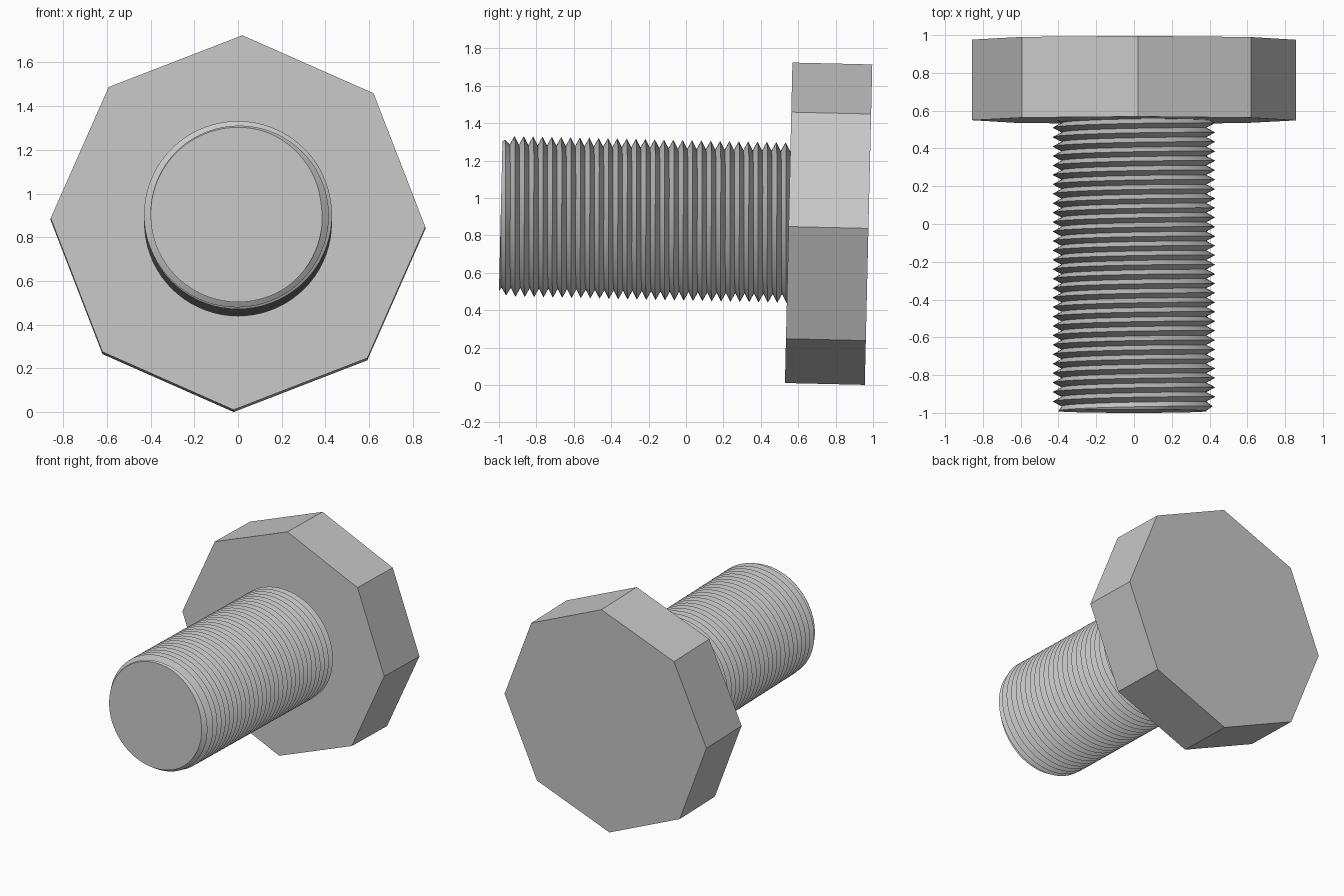
import bpy
import bmesh
from math import sin, cos, pi

if "Cube" in bpy.data.objects:
    bpy.data.objects.remove(bpy.data.objects["Cube"], do_unlink=True)

TILT = -0.0234
ORIGIN = (0, 0.549, 0.867)
HEAD_RADIUS, HEAD_DEPTH = 0.857, 0.427
LENGTH, PITCH = 1.54, 0.05
ROOT, CREST, TIP = 0.383, 0.43, 0.4
EMBED = 0.02
SEGMENTS = 72

steel = bpy.data.materials.new("grey steel")
steel.use_nodes = True
colour = (0.58, 0.58, 0.58, 1)
steel.diffuse_color = colour
bsdf = next(n for n in steel.node_tree.nodes if n.type == "BSDF_PRINCIPLED")
bsdf.inputs["Base Color"].default_value = colour


def add_object(name, bm):
    bmesh.ops.recalc_face_normals(bm, faces=bm.faces[:])
    mesh = bpy.data.meshes.new(name)
    bm.to_mesh(mesh)
    bm.free()
    mesh.materials.append(steel)
    obj = bpy.data.objects.new(name, mesh)
    bpy.context.collection.objects.link(obj)
    obj.location = ORIGIN
    obj.rotation_euler.x = TILT
    return obj


# Octagonal head, its front face on the local origin
bm = bmesh.new()
ring = []
for i in range(8):
    t = i * pi / 4 - TILT
    t = i * pi / 4 + TILT
    ring.append(bm.verts.new((HEAD_RADIUS * cos(t), 0, HEAD_RADIUS * sin(t))))
front = bm.faces.new(ring)
extruded = bmesh.ops.extrude_face_region(bm, geom=[front], use_keep_orig=True)
moved = [v for v in extruded["geom"] if isinstance(v, bmesh.types.BMVert)]
bmesh.ops.translate(bm, verts=moved, vec=(0, HEAD_DEPTH, 0))
add_object("bolt_head", bm)


# Threaded shank: rows of vertices follow the helical crests and roots
def thread_radius(along, turn):
    phase = (along / PITCH - turn - 0.28) % 1
    radius = ROOT + (CREST - ROOT) * abs(2 * phase - 1)
    return min(radius, TIP + 0.6 * (LENGTH - along))


bm = bmesh.new()
rows = []
for row in range(-4, int(2 * LENGTH / PITCH) + 4):
    verts = []
    for s in range(SEGMENTS + 1):
        turn = s / SEGMENTS
        along = PITCH * (row / 2 + turn + 0.28)
        along = min(max(along, -EMBED), LENGTH)
        r = thread_radius(along, turn)
        t = turn * 2 * pi
        verts.append(bm.verts.new((r * cos(t), -along, r * sin(t))))
    rows.append(verts)
for lower, upper in zip(rows, rows[1:]):
    for s in range(SEGMENTS):
        bm.faces.new((lower[s], lower[s + 1], upper[s + 1], upper[s]))
bmesh.ops.remove_doubles(bm, verts=bm.verts[:], dist=0.0002)

# Flat caps on both ends
bmesh.ops.holes_fill(bm, edges=[e for e in bm.edges if e.is_boundary], sides=0)
shank = add_object("threaded_shank", bm)

bpy.ops.object.select_all(action="DESELECT")
shank.select_set(True)
bpy.context.view_layer.objects.active = shank
bpy.ops.object.shade_smooth_by_angle(angle=pi / 6)
